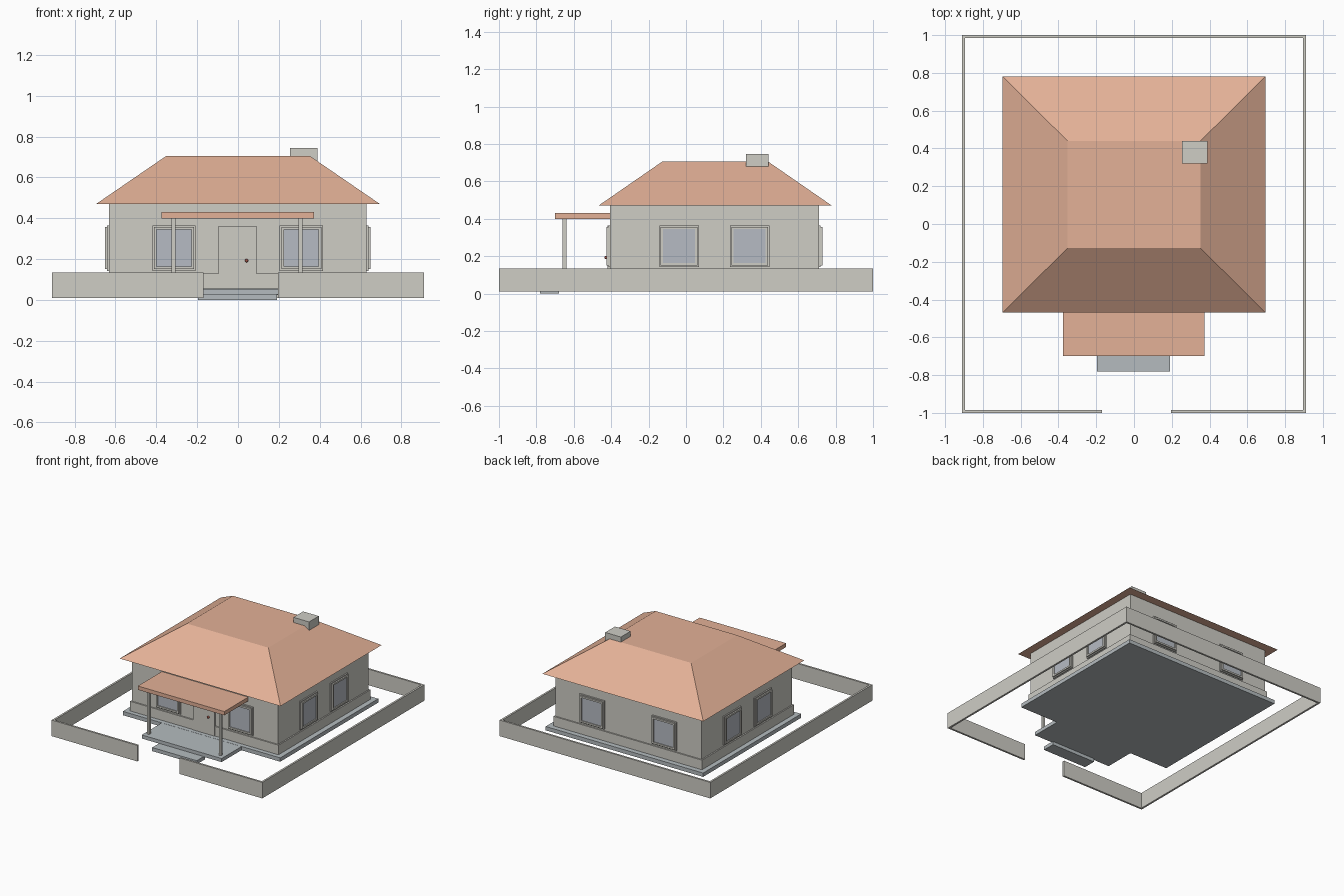
import bpy, bmesh, math
from mathutils import Matrix, Vector

default = bpy.data.objects.get("Cube")
if default:
    bpy.data.objects.remove(default, do_unlink=True)


def material(name, r, g, b):
    mat = bpy.data.materials.new(name)
    mat.use_nodes = True
    mat.diffuse_color = (r, g, b, 1)
    mat.node_tree.nodes["Principled BSDF"].inputs["Base Color"].default_value = (r, g, b, 1)
    return mat


PLASTER = material("pale plaster", 0.62, 0.61, 0.56)
TILE = material("terracotta roof", 0.77, 0.44, 0.31)
GLASS = material("blue grey glass", 0.47, 0.50, 0.55)
STONE = material("grey stone", 0.46, 0.50, 0.52)
KNOB = material("dark red knob", 0.42, 0.11, 0.08)


def add_box(bm, x, y, z):
    """Box between the (min, max) pairs x, y, z."""
    size = Vector((x[1] - x[0], y[1] - y[0], z[1] - z[0]))
    mid = Vector((sum(x) / 2, sum(y) / 2, sum(z) / 2))
    m = Matrix.Translation(mid) @ Matrix.Diagonal(size).to_4x4()
    return bmesh.ops.create_cube(bm, size=1, matrix=m)["verts"]


def finish(name, bm, mat, matrix=None):
    mesh = bpy.data.meshes.new(name)
    bm.to_mesh(mesh)
    bm.free()
    mesh.materials.append(mat)
    obj = bpy.data.objects.new(name, mesh)
    bpy.context.collection.objects.link(obj)
    if matrix:
        obj.matrix_world = matrix
    return obj


def box(name, mat, x, y, z, matrix=None):
    bm = bmesh.new()
    add_box(bm, x, y, z)
    return finish(name, bm, mat, matrix)


def ring(name, mat, w, h, bar, depth, matrix):
    """Rectangular frame standing out from a wall by depth."""
    bm = bmesh.new()
    d = (-depth, 0)
    for s in (-1, 1):
        add_box(bm, sorted((s * w, s * (w - bar))), d, (-h, h))
        add_box(bm, (bar - w, w - bar), d, sorted((s * h, s * (h - bar))))
    finish(name, bm, mat, matrix)


# Wall outline
WX0, WX1, WY0, WY1 = -0.632, 0.63, -0.405, 0.71
EAVE = 0.47
FLOOR = 0.055

# Foundation, plinth and walls
box("foundation", STONE, (-0.68, 0.68), (-0.45, 0.76), (0.025, FLOOR))
p = 0.01
box("plinth", PLASTER, (WX0 - p, WX1 + p), (WY0 - p, WY1 + p), (FLOOR, 0.13))
box("walls", PLASTER, (WX0, WX1), (WY0, WY1), (FLOOR, EAVE))

# Flat-topped hip roof
bm = bmesh.new()
for v in add_box(bm, (-0.695, 0.695), (-0.468, 0.78), (EAVE, 0.705)):
    if v.co.z > 0.6:
        v.co.x = 0.352 if v.co.x > 0 else -0.352
        v.co.y = 0.44 if v.co.y > 0 else -0.128
finish("main_roof", bm, TILE)
box("chimney", PLASTER, (0.255, 0.39), (0.32, 0.44), (0.6, 0.745))

# Porch
box("porch_floor", STONE, (-0.345, 0.345), (-0.695, -0.44), (0.026, FLOOR - 0.001))
box("porch_step", STONE, (-0.195, 0.19), (-0.78, -0.68), (0, 0.028))
box("porch_roof", TILE, (-0.375, 0.372), (-0.70, -0.40), (0.40, 0.43))
for side, x in (("right", -0.315), ("left", 0.306)):
    box(side + "_porch_post", PLASTER, (x - 0.01, x + 0.01), (-0.66, -0.64), (0.05, 0.40))

# Front door
box("door", PLASTER, (-0.095, 0.09), (WY0 - 0.014, WY0), (FLOOR, 0.363))
bm = bmesh.new()
bmesh.ops.create_uvsphere(bm, u_segments=10, v_segments=6, radius=0.009,
                          matrix=Matrix.Translation((0.042, WY0 - 0.022, 0.193)))
finish("door_knob", bm, KNOB)

# Windows, two on each wall
windows = []
for x in (-0.313, 0.31):
    windows += [("front", x, WY0, 0), ("back", x, WY1, 180)]
for y in (-0.037, 0.34):
    windows += [("left", WX1, y, 90), ("right", WX0, y, -90)]
for wall, x, y, angle in windows:
    place = Matrix.Translation((x, y, 0.254)) @ Matrix.Rotation(math.radians(angle), 4, "Z")
    ring(wall + "_window_surround", PLASTER, 0.106, 0.111, 0.014, 0.010, place)
    ring(wall + "_window_frame", PLASTER, 0.098, 0.103, 0.013, 0.020, place)
    box(wall + "_window_glass", GLASS, (-0.086, 0.086), (-0.012, 0), (-0.091, 0.091), place)

# Boundary fence with a gate gap at the front
bm = bmesh.new()
t, fx, fz = 0.015, 0.91, (0.01, 0.135)
add_box(bm, (-fx, -fx + t), (-1, 1), fz)
add_box(bm, (fx - t, fx), (-1, 1), fz)
add_box(bm, (t - fx, fx - t), (1 - t, 1), fz)
add_box(bm, (t - fx, -0.17), (-1, t - 1), fz)
add_box(bm, (0.195, fx - t), (-1, t - 1), fz)
finish("fence", bm, PLASTER)
